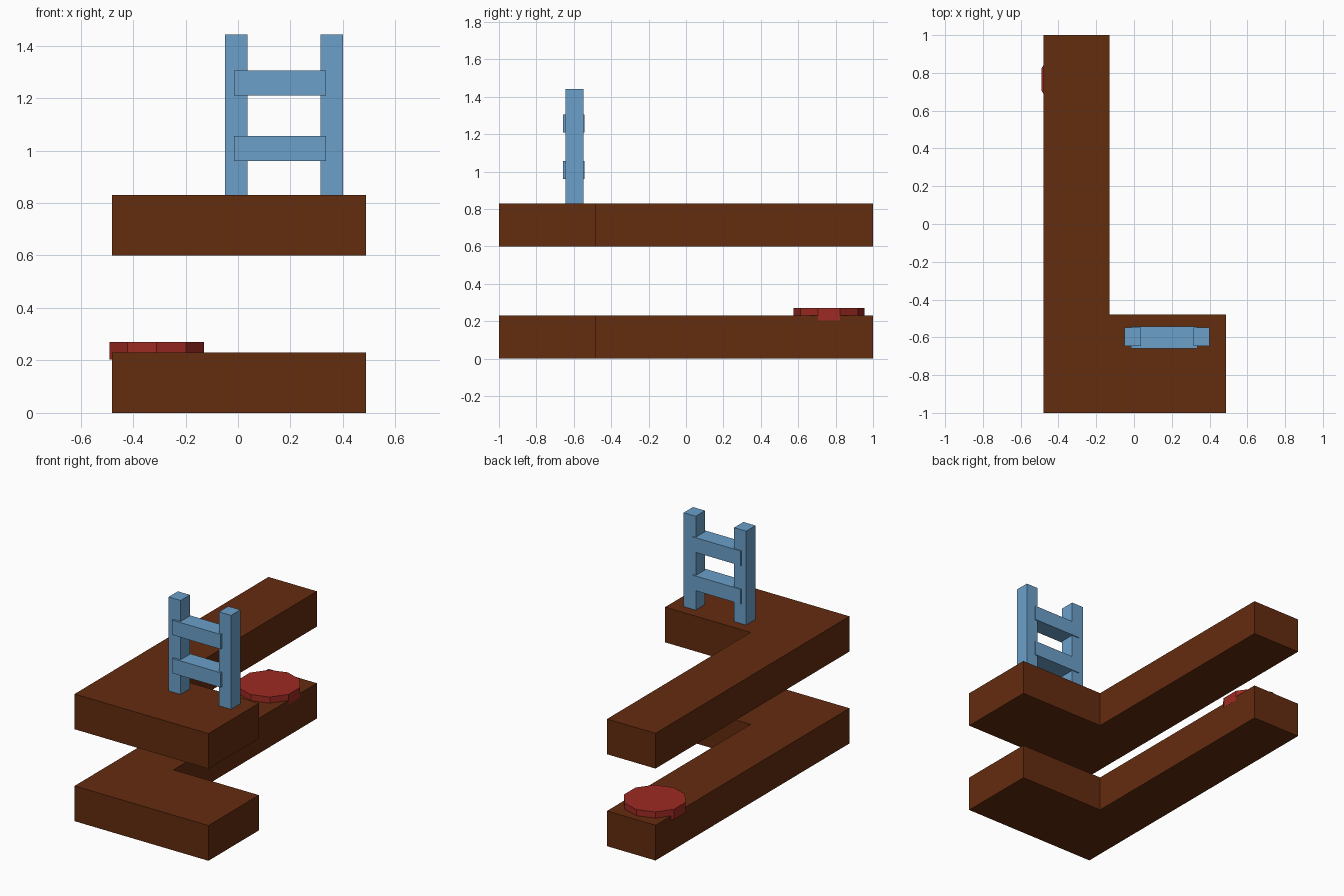
import bpy, bmesh, math

if "Cube" in bpy.data.objects:
    bpy.data.objects.remove(bpy.data.objects["Cube"])


def material(name, rgb):
    m = bpy.data.materials.new(name)
    m.diffuse_color = (*rgb, 1.0)
    m.use_nodes = True
    m.node_tree.nodes["Principled BSDF"].inputs["Base Color"].default_value = m.diffuse_color
    return m


BROWN = material("dark brown", (0.127, 0.025, 0.0045))
BLUE = material("sky blue", (0.147, 0.352, 0.584))
RED = material("brick red", (0.337, 0.023, 0.017))


def prism(name, outline, z0, z1, mat):
    """Extrude a counter-clockwise xy outline from z0 to z1."""
    bm = bmesh.new()
    base = bm.faces.new([bm.verts.new((x, y, z0)) for x, y in outline])
    ext = bmesh.ops.extrude_face_region(bm, geom=[base], use_keep_orig=True)
    top = [v for v in ext["geom"] if isinstance(v, bmesh.types.BMVert)]
    bmesh.ops.translate(bm, verts=top, vec=(0, 0, z1 - z0))
    bmesh.ops.recalc_face_normals(bm, faces=bm.faces[:])
    mesh = bpy.data.meshes.new(name)
    bm.to_mesh(mesh)
    bm.free()
    mesh.materials.append(mat)
    obj = bpy.data.objects.new(name, mesh)
    bpy.context.collection.objects.link(obj)
    return obj


def box(name, x0, x1, y0, y1, z0, z1, mat):
    return prism(name, [(x0, y0), (x1, y0), (x1, y1), (x0, y1)], z0, z1, mat)


# Two identical L-shaped floors
L_SHAPE = [(-0.48, -1), (0.487, -1), (0.487, -0.48),
           (-0.13, -0.48), (-0.13, 1), (-0.48, 1)]
for name, z in (("lower_floor", 0.0), ("upper_floor", 0.6)):
    prism(name, L_SHAPE, z, z + 0.23, BROWN)

# Ladder: two rails and two rungs standing on the upper floor
for name, x in (("left_rail", -0.05), ("right_rail", 0.314)):
    box(name, x, x + 0.087, -0.645, -0.549, 0.825, 1.443, BLUE)
for name, z in (("lower_rung", 0.96), ("upper_rung", 1.21)):
    box(name, -0.015, 0.336, -0.658, -0.543, z, z + 0.096, BLUE)

# Ten-sided pad sunk into the lower floor, a flat side facing left
angles = [math.radians(18 + 36 * k) for k in range(10)]
prism("round_pad", [(-0.31 + 0.19 * math.cos(a), 0.765 + 0.19 * math.sin(a))
                    for a in angles], 0.203, 0.27, RED)
